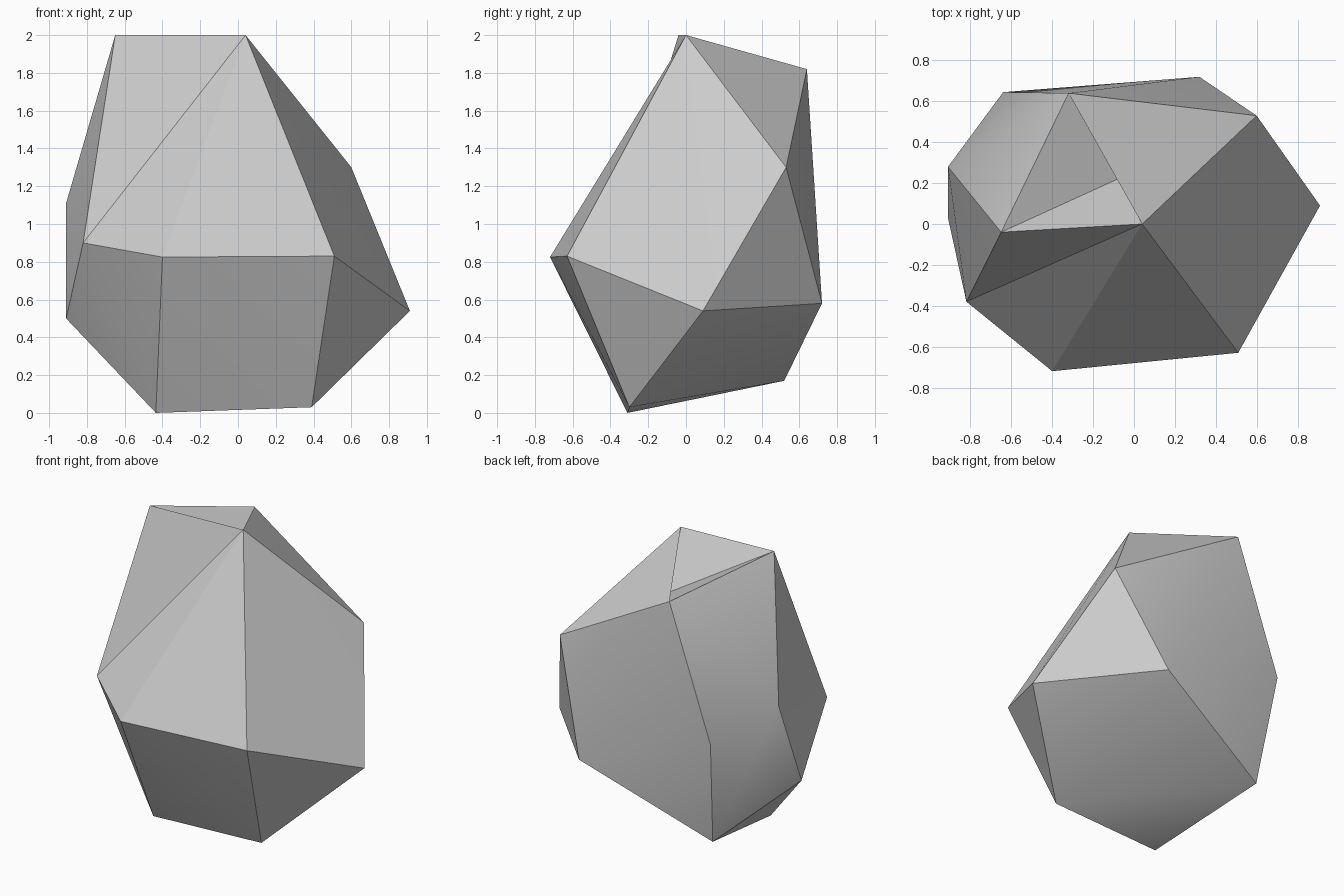
import bpy
import bmesh

cube = bpy.data.objects.get("Cube")
if cube:
    bpy.data.objects.remove(cube, do_unlink=True)

# Stone colour
stone = bpy.data.materials.new("stone_grey")
stone.use_nodes = True
grey = (0.6, 0.6, 0.6, 1.0)
stone.diffuse_color = grey
stone.node_tree.nodes["Principled BSDF"].inputs["Base Color"].default_value = grey

# Corners of the rock, from crown to base
corners = {
    "crown_right": (-0.65, -0.04, 2.0),
    "crown_left": (0.04, 0.0, 2.0),
    "crown_back": (-0.32, 0.64, 1.82),
    "shoulder": (0.6, 0.53, 1.3),
    "side_left": (0.91, 0.09, 0.54),
    "front_left": (0.51, -0.63, 0.83),
    "front_right": (-0.4, -0.72, 0.825),
    "cheek": (-0.82, -0.38, 0.9),
    "side_high": (-0.91, 0.28, 1.11),
    "side_low": (-0.91, 0.03, 0.5),
    "back_right": (-0.64, 0.645, 0.91),
    "back_left": (0.32, 0.72, 0.58),
    "base_right": (-0.435, -0.31, 0.0),
    "base_left": (0.39, -0.3, 0.03),
    "base_back": (-0.57, 0.52, 0.17),
}

# Wrap the corners in flat facets
bm = bmesh.new()
v = {name: bm.verts.new(co) for name, co in corners.items()}
bmesh.ops.convex_hull(bm, input=list(bm.verts))
bmesh.ops.recalc_face_normals(bm, faces=list(bm.faces))

# Shallow hollow on the front: turn the ridge below the crown
ridge = bm.edges.get((v["crown_right"], v["front_right"]))
if ridge:
    bmesh.utils.edge_rotate(ridge, True)

# Notch in the crown: replace the cap with two sunken facets
cap = bm.faces.get((v["crown_right"], v["crown_left"], v["crown_back"]))
if cap:
    bmesh.ops.delete(bm, geom=[cap], context="FACES_ONLY")
for rim in ("crown_left", "crown_back"):
    facet = bm.faces.new((v["crown_right"], v[rim], v["shoulder"]))
    facet.normal_update()
    if facet.normal.z < 0:
        facet.normal_flip()

mesh = bpy.data.meshes.new("rock")
bm.to_mesh(mesh)
bm.free()
mesh.materials.append(stone)
rock = bpy.data.objects.new("rock", mesh)
bpy.context.collection.objects.link(rock)

# Soften only the gentle folds
bpy.ops.object.select_all(action="DESELECT")
rock.select_set(True)
bpy.context.view_layer.objects.active = rock
bpy.ops.object.shade_smooth_by_angle(angle=0.52)
